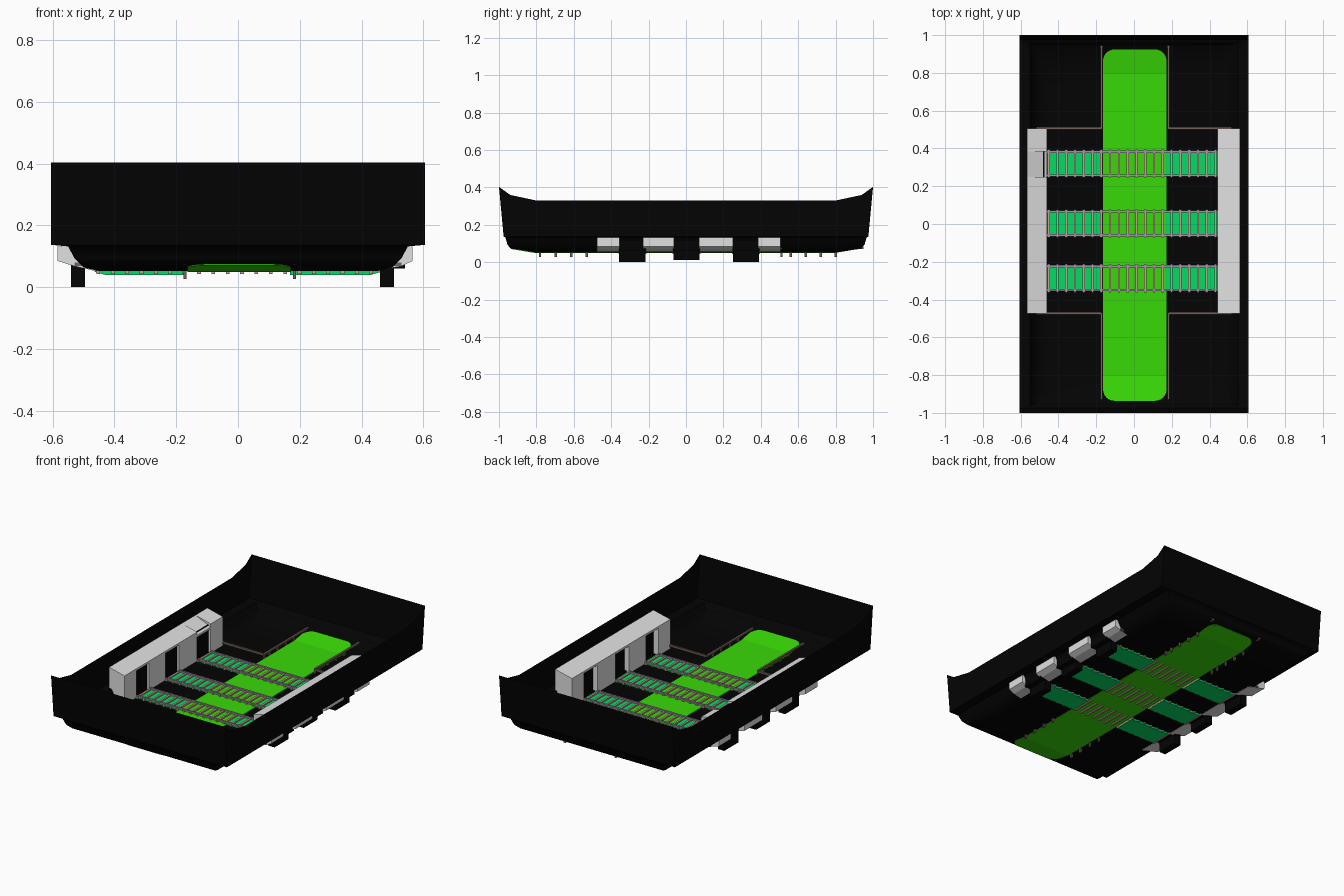
import bpy, bmesh, math

if "Cube" in bpy.data.objects:
    bpy.data.objects.remove(bpy.data.objects["Cube"])


def mat(name, rgb):
    m = bpy.data.materials.new(name)
    m.diffuse_color = (*rgb, 1)
    m.use_nodes = True
    m.node_tree.nodes["Principled BSDF"].inputs["Base Color"].default_value = m.diffuse_color
    return m


BLACK = mat("black ground", (0.001, 0.001, 0.001))
GREEN = mat("bright green", (0.04, 0.7, 0.002))
TEAL = mat("teal green", (0.001, 0.72, 0.13))
WHITE = mat("pale grey", (0.75, 0.75, 0.75))
PINK = mat("pink wood", (0.62, 0.36, 0.29))
STEEL = mat("grey steel", (0.34, 0.3, 0.38))
BROWN = mat("brown wood", (0.18, 0.12, 0.1))


def finish(name, bm, material, smooth=False):
    bmesh.ops.recalc_face_normals(bm, faces=bm.faces)
    me = bpy.data.meshes.new(name)
    bm.to_mesh(me)
    bm.free()
    me.materials.append(material)
    ob = bpy.data.objects.new(name, me)
    bpy.context.collection.objects.link(ob)
    if smooth:
        bpy.context.view_layer.objects.active = ob
        ob.select_set(True)
        bpy.ops.object.shade_smooth_by_angle(angle=math.radians(50))
        ob.select_set(False)
    return ob


def add_box(bm, x0, x1, y0, y1, z0, z1):
    vs = bmesh.ops.create_cube(bm, size=1)["verts"]
    for v in vs:
        v.co = (x0 if v.co.x < 0 else x1, y0 if v.co.y < 0 else y1, z0 if v.co.z < 0 else z1)


def add_prism(bm, profile, y0, y1):
    a = [bm.verts.new((x, y0, z)) for x, z in profile]
    b = [bm.verts.new((x, y1, z)) for x, z in profile]
    bm.faces.new(a)
    bm.faces.new(b)
    n = len(a)
    for i in range(n):
        bm.faces.new((a[i], a[(i + 1) % n], b[(i + 1) % n], b[i]))


def rim_z(y):
    y = abs(y)
    if y < 0.8:
        return 0.33
    if y < 0.94:
        return 0.33 + (y - 0.8) / 0.14 * 0.03
    return 0.36 + (y - 0.94) / 0.06 * 0.043


def floor_z(y):
    return 0.052 + max(0, abs(y) - 0.8) / 0.14 * 0.023


# Ground tray: nested rectangular rings from the flared rim to the floor
bm = bmesh.new()
rings = [(0.605, 1.0, None), (0.605, 0.975, 0.137), (0.55, 0.965, 0.132),
         (0.53, 0.955, 0.095), (0.5, 0.94, 0.075), (0.45, 0.8, 0.052)]
ysteps = [-1, -0.94, -0.87, -0.8, -0.4, 0, 0.4, 0.8, 0.87, 0.94, 1]
prev = None
for hx, hy, z in rings:
    pts = [(hx, t * hy) for t in ysteps] + [(-hx, t * hy) for t in reversed(ysteps)]
    if z == 0.075:   # sides sit slightly lower than the ends
        ring = [bm.verts.new((x, y, 0.075 if abs(y) > 0.85 else 0.064)) for x, y in pts]
    else:
        ring = [bm.verts.new((x, y, rim_z(y) if z is None else z)) for x, y in pts]
    if prev:
        n = len(ring)
        for i in range(n):
            j = (i + 1) % n
            bm.faces.new((prev[i], prev[j], ring[j], ring[i]))
    prev = ring
bm.faces.new(prev)
finish("ground_tray", bm, BLACK, True)

# Central canal: long strip with rounded corners that follows the floor
bm = bmesh.new()
r, hw, ye, cx = 0.06, 0.168, 0.93, 0.004
stations = []
for k in range(7):
    a = math.pi / 2 * k / 6
    stations.append((-ye + r - r * math.cos(a), hw - r + r * math.sin(a)))
stations += [(-0.8, hw), (-0.4, hw), (0, hw)]
stations += [(-y, w) for y, w in reversed(stations[:-1])]
rows = []
for y, w in stations:
    z = floor_z(y)
    rows.append([bm.verts.new((cx + sx * w, y - 0.006, z + dz))
                 for sx, dz in ((-1, 0.005), (1, 0.005), (1, -0.0025), (-1, -0.0025))])
for a, b in zip(rows, rows[1:]):
    for i in range(4):
        j = (i + 1) % 4
        bm.faces.new((a[i], a[j], b[j], b[i]))
bm.faces.new(rows[0])
bm.faces.new(rows[-1])
finish("canal", bm, GREEN)

# Side channels and the sleeper tracks over them
TRACKS = (0.32, 0.003, -0.287)
for n, yc in enumerate(TRACKS, 1):
    bm = bmesh.new()
    for s in (-1, 1):
        add_prism(bm, [(s * 0.168, 0.058), (s * 0.455, 0.058), (s * 0.465, 0.05),
                       (s * 0.43, 0.04), (s * 0.168, 0.04)], yc - 0.068, yc + 0.068)
    finish(f"side_channel_{n}", bm, TEAL)
    bm = bmesh.new()
    for i in range(20):
        x = -0.452 + i * 0.0465
        add_box(bm, x - 0.006, x + 0.006, yc - 0.075, yc + 0.075, 0.043, 0.066)
    finish(f"track_sleepers_{n}", bm, PINK)
    bm = bmesh.new()
    for dy in (-0.063, 0.063):
        add_box(bm, -0.46, 0.44, yc + dy - 0.006, yc + dy + 0.006, 0.06, 0.07)
    finish(f"track_rails_{n}", bm, STEEL)
    # Black piers below the gate openings and dark doors inside them
    bm = bmesh.new()
    lift = 0.012 if n == 2 else 0
    for x0 in (-0.54, 0.46):
        add_box(bm, x0, x0 + 0.045, yc - 0.07, yc + 0.07, lift, 0.06 + lift / 2)
    for s in (-1, 1):
        x0, x1 = sorted((s * 0.475, s * 0.54))
        add_box(bm, x0, x1, yc - 0.072, yc + 0.072, 0.06, 0.228)
    finish(f"gate_piers_{n}", bm, BLACK)

# Long gatehouses: four leaning pillars under one sloped roof
PILLARS = ((-0.475, -0.355), (-0.23, -0.065), (0.07, 0.25), (0.385, 0.505))
for side, s, inner, outer, low in (("left", -1, 0.46, 0.567, 0.584), ("right", 1, 0.442, 0.56, 0.565)):
    bm = bmesh.new()
    for y0, y1 in PILLARS:
        add_prism(bm, [(s * outer, 0.265), (s * inner, 0.238), (s * inner, 0.052),
                       (s * 0.53, 0.068), (s * low, 0.085), (s * low, 0.131),
                       (s * outer, 0.133)], y0, y1)
    for i, ((_, y0), (y1, _)) in enumerate(zip(PILLARS, PILLARS[1:])):
        drop = 0.02 if (s < 0 and i == 2) else 0
        add_prism(bm, [(s * outer, 0.265), (s * inner, 0.238 - drop),
                       (s * inner, 0.225 - drop), (s * outer, 0.245)], y0, y1)
    finish(f"gatehouse_{side}", bm, WHITE)

# Fences along the canal ends, turning outward to the gatehouses
bm = bmesh.new()
for x, xo in ((-0.172, -0.53), (0.183, 0.53)):
    for y0, y1 in ((0.505, 0.95), (-0.93, -0.47)):
        add_box(bm, x - 0.006, x + 0.006, y0, y1, 0.072, 0.082)
    for y in (0.507, -0.472):
        add_box(bm, min(x, xo), max(x, xo), y - 0.006, y + 0.006, 0.068, 0.08)
    for y in (-0.78, -0.697, -0.613, -0.53, 0.51, 0.56, 0.64, 0.72, 0.8):
        add_box(bm, x - 0.005, x + 0.005, y - 0.006, y + 0.006, 0.027, 0.08)
finish("fences", bm, BROWN)
